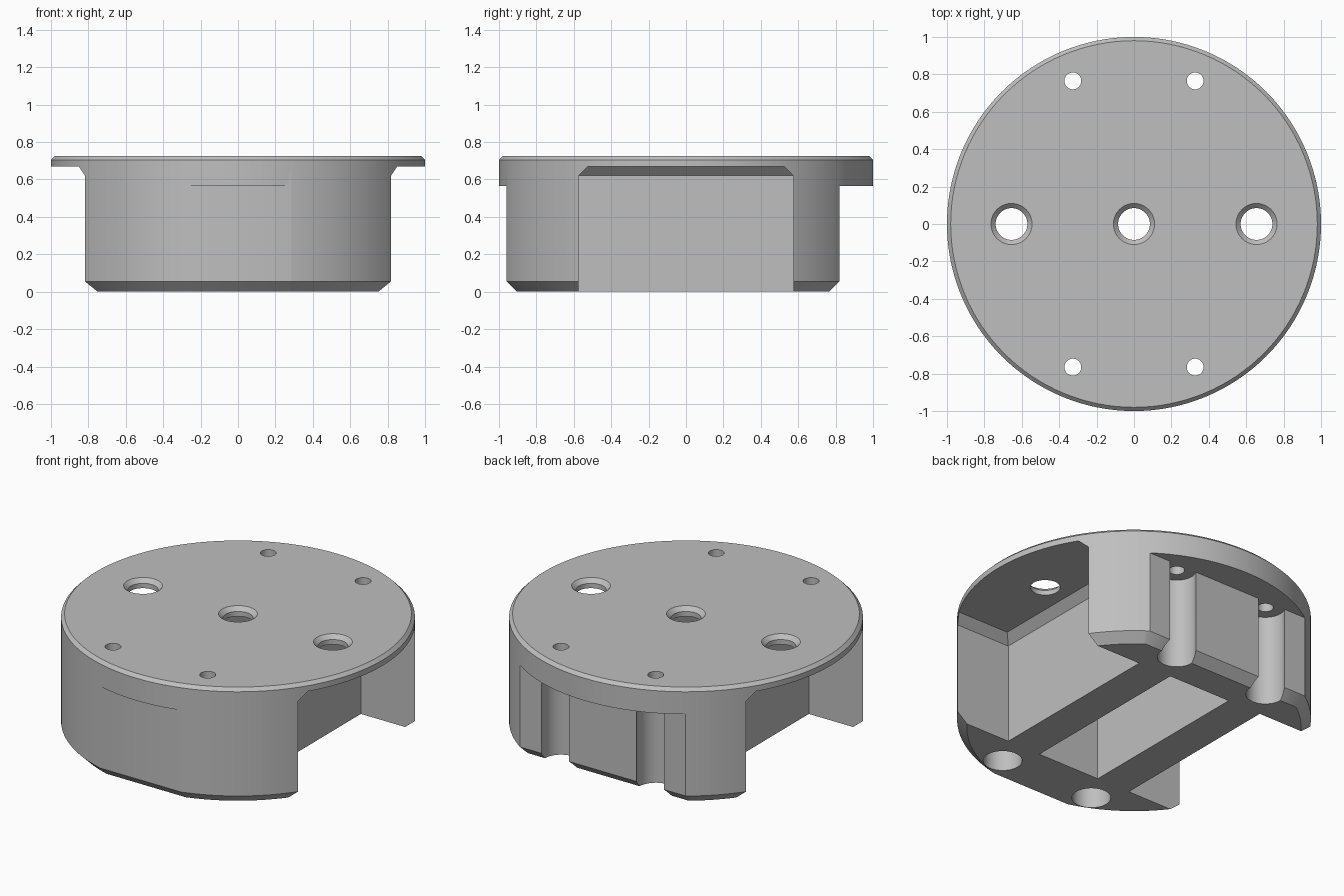
import bpy, bmesh, math

cube = bpy.data.objects.get("Cube")
if cube:
    bpy.data.objects.remove(cube, do_unlink=True)

TOP, CEILING, STEP = 0.725, 0.67, 0.565   # plate top, pocket ceiling, rim underside
CHAMFER = 0.055

grey = bpy.data.materials.new("light_grey")
grey.use_nodes = True
colour = (0.52, 0.52, 0.52, 1)
grey.diffuse_color = colour
grey.node_tree.nodes["Principled BSDF"].inputs["Base Color"].default_value = colour


def loft(name, rings):
    """Closed solid through a list of matching point rings."""
    bm = bmesh.new()
    loops = [[bm.verts.new(p) for p in ring] for ring in rings]
    for a, b in zip(loops, loops[1:]):
        for i in range(len(a)):
            j = (i + 1) % len(a)
            bm.faces.new((a[i], a[j], b[j], b[i]))
    bm.faces.new(loops[0])
    bm.faces.new(loops[-1])
    bmesh.ops.recalc_face_normals(bm, faces=bm.faces)
    mesh = bpy.data.meshes.new(name)
    bm.to_mesh(mesh)
    bm.free()
    mesh.materials.append(grey)
    obj = bpy.data.objects.new(name, mesh)
    bpy.context.collection.objects.link(obj)
    return obj


def turned(name, profile, x=0, y=0, sides=48):
    """Round solid from (radius, height) pairs."""
    angles = [math.tau * i / sides for i in range(sides)]
    return loft(name, [[(x + r * math.cos(a), y + r * math.sin(a), z) for a in angles]
                       for r, z in profile])


def pocket(name, x, half_x, half_y):
    """Rectangular pocket, open below, with sloped edges at its ceiling."""
    rings = []
    for inset, z in ((0, -0.1), (0, CEILING - 0.05), (0.05, CEILING)):
        hx, hy = half_x - inset, half_y - inset
        rings.append([(x - hx, -hy, z), (x + hx, -hy, z), (x + hx, hy, z), (x - hx, hy, z)])
    return loft(name, rings)


def flat(name, y, side):
    """Cutter for a flat on the wall, with the bottom chamfer carried along it."""
    outline = [(y, STEP), (y, CHAMFER), (y - CHAMFER - 0.1, -0.1), (1.3, -0.1), (1.3, STEP)]
    return loft(name, [[(x, side * py, z) for py, z in outline] for x in (-1.3, 1.3)])


# Round body with chamfered top and bottom rims
body = turned("round_base", [(1 - CHAMFER, 0), (1, CHAMFER), (1, TOP - 0.02), (0.98, TOP)],
              sides=128)

# Wall flats, centre pocket and side slots
cutters = [flat("front_flat", 0.96, -1), flat("back_flat", 0.82, 1),
           pocket("centre_pocket", 0, 0.215, 0.575)]
for s in (-1, 1):
    cutters.append(pocket("side_slot", s * 0.895, 0.45, 0.575))

# Stepped screw holes; the back pair break out as grooves
for x in (-0.327, 0.327):
    for y in (-0.765, 0.765):
        cutters.append(turned("screw_bore", [(0.11, -0.1), (0.11, STEP)], x, y))
        cutters.append(turned("screw_hole", [(0.045, 0.5), (0.045, 0.8)], x, y))

# Countersunk holes along the middle
for x in (-0.655, 0, 0.655):
    cutters.append(turned("countersunk_hole",
                          [(0.085, 0.5), (0.085, TOP - 0.025), (0.125, TOP + 0.015)], x, 0))

# Cut everything out of the body
bpy.ops.object.select_all(action='DESELECT')
bpy.context.view_layer.objects.active = body
body.select_set(True)
for cutter in cutters:
    cutter.hide_render = True
    mod = body.modifiers.new(cutter.name, 'BOOLEAN')
    mod.operation = 'DIFFERENCE'
    mod.solver = 'EXACT'
    mod.object = cutter
    bpy.ops.object.modifier_apply(modifier=mod.name)
for cutter in cutters:
    bpy.data.objects.remove(cutter, do_unlink=True)

bpy.ops.object.shade_smooth_by_angle(angle=math.radians(25))
